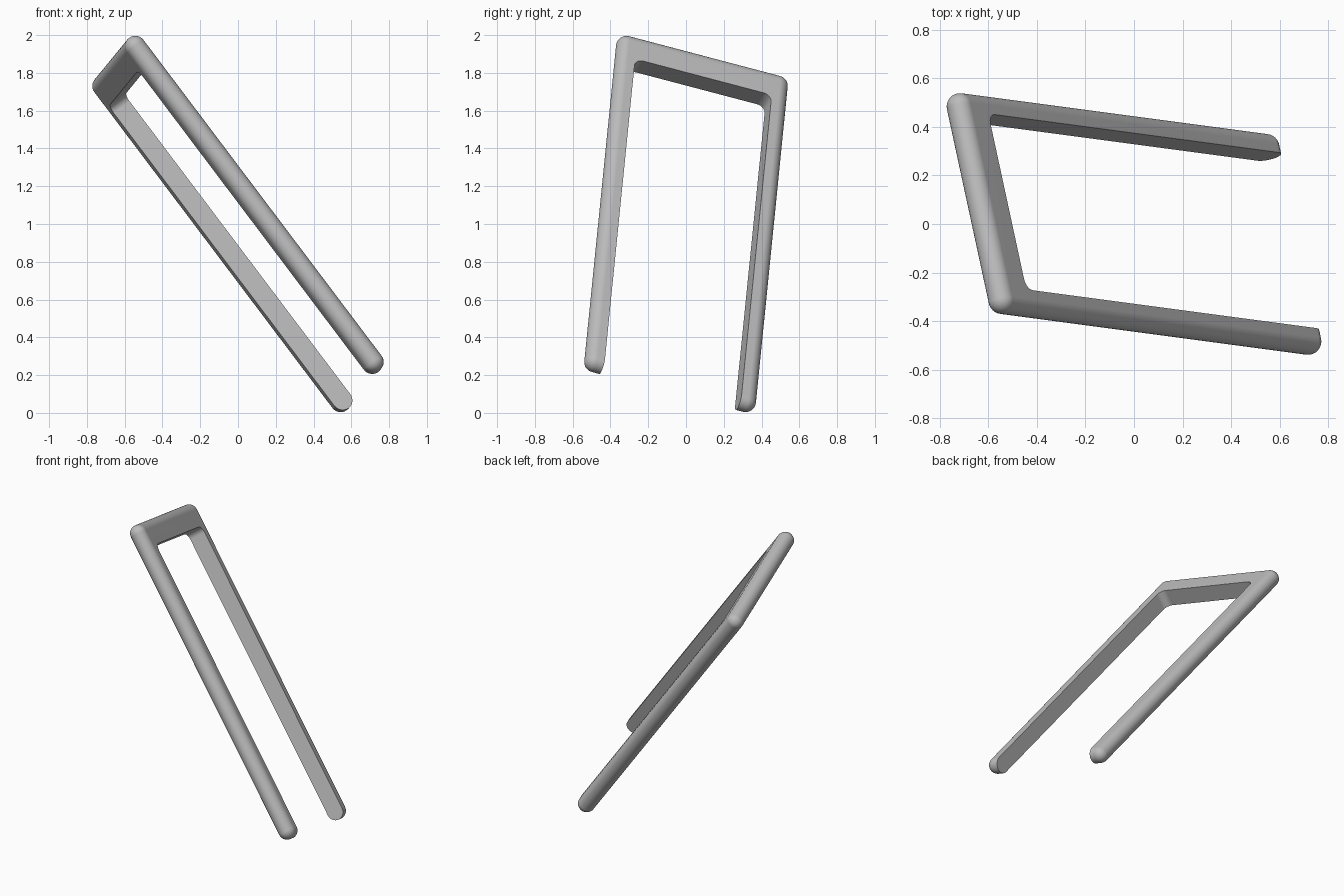
import bpy, bmesh
from math import sin, cos, pi, radians
from mathutils import Vector

cube = bpy.data.objects.get("Cube")
if cube:
    bpy.data.objects.remove(cube)

# Tilted frame of the staple: along the legs, across the bar, through the thickness
along = Vector((0.600, -0.080, -0.796)).normalized()
across = Vector((-0.205, 0.946, -0.248))
across = (across - along * across.dot(along)).normalized()
normal = along.cross(across)
centre = Vector((0, 0, 1))

R = 0.055             # half thickness, also the outer rounding
HALF_W = 0.422        # centre to outer core edge of a leg
HALF_L = 1.05         # centre to core edge at the bar and at the leg ends
LEG, BAR = 0.04, 0.11  # core widths of leg and bar
FILLET = 0.045        # inner corner radius
SEG = 8


def arc(start, end, steps=SEG):
    return [start + (end - start) * i / steps for i in range(steps + 1)]


# Half outline as (across, along, offset across, offset along), bar middle to inner bar middle
inner_u = HALF_W - LEG
inner_v = -HALF_L + BAR
half = [(HALF_W, -HALF_L, cos(a), sin(a)) for a in arc(-pi / 2, 0)]
half += [(HALF_W, HALF_L, cos(a), sin(a)) for a in arc(0, pi / 2)]
half.append((inner_u, HALF_L, 0, 1))
half += [(inner_u - FILLET + FILLET * cos(a), inner_v + FILLET + FILLET * sin(a), 0, 0)
         for a in arc(0, -pi / 2)]
outline = half + [(-u, v, -du, dv) for u, v, du, dv in reversed(half)]

# Stack layers through the thickness, the outer edge following a half circle
bm = bmesh.new()
layers = []
for a in arc(-pi / 2, pi / 2, 2 * SEG):
    grow = R * cos(a)
    layers.append([bm.verts.new(centre + across * (u + du * grow)
                                + along * (v + dv * grow) + normal * (R * sin(a)))
                   for u, v, du, dv in outline])
count = len(outline)
for low, high in zip(layers, layers[1:]):
    for i in range(count):
        j = (i + 1) % count
        bm.faces.new((low[i], low[j], high[j], high[i]))
bmesh.ops.remove_doubles(bm, verts=bm.verts, dist=0.0002)

# Close the two flat sides
rims = [e for e in bm.edges if e.is_boundary]
bmesh.ops.holes_fill(bm, edges=rims, sides=0)
bmesh.ops.recalc_face_normals(bm, faces=bm.faces)

mesh = bpy.data.meshes.new("staple")
bm.to_mesh(mesh)
bm.free()
staple = bpy.data.objects.new("staple", mesh)
bpy.context.collection.objects.link(staple)

# Plain grey metal
grey = bpy.data.materials.new("grey")
grey.use_nodes = True
colour = (0.5, 0.5, 0.5, 1)
grey.diffuse_color = colour
grey.node_tree.nodes["Principled BSDF"].inputs["Base Color"].default_value = colour
mesh.materials.append(grey)

bpy.ops.object.select_all(action="DESELECT")
staple.select_set(True)
bpy.context.view_layer.objects.active = staple
bpy.ops.object.shade_smooth_by_angle(angle=radians(35))
weighted = staple.modifiers.new("flat_sides", "WEIGHTED_NORMAL")
weighted.keep_sharp = True
